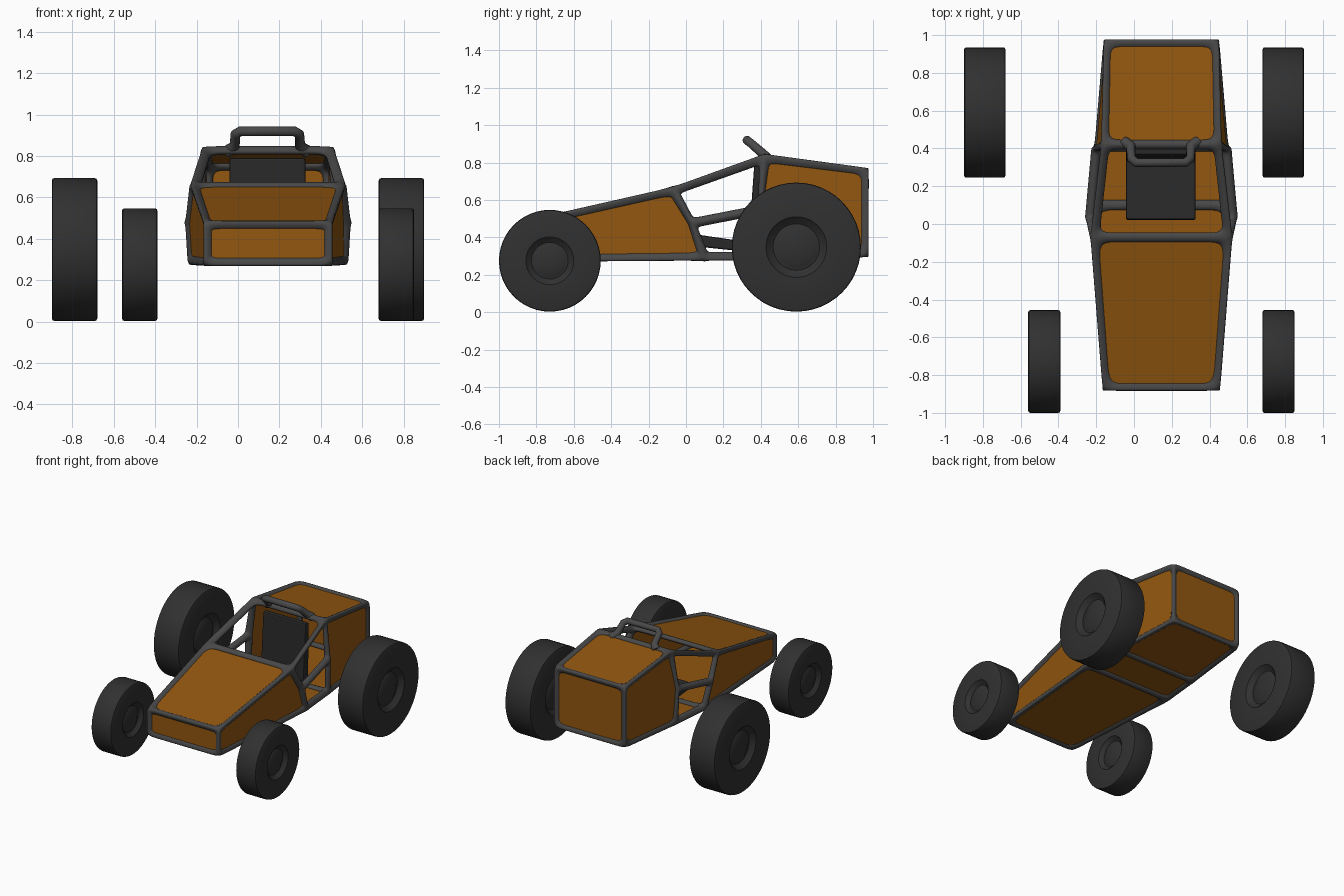
import bpy, bmesh
from math import pi, radians
from mathutils import Vector

if "Cube" in bpy.data.objects:
    bpy.data.objects.remove(bpy.data.objects["Cube"])

CX = 0.145  # the body sits off centre in x


def material(name, rgb):
    m = bpy.data.materials.new(name)
    m.diffuse_color = (*rgb, 1)
    m.use_nodes = True
    m.node_tree.nodes["Principled BSDF"].inputs["Base Color"].default_value = m.diffuse_color
    return m


FRAME = material("frame_grey", (0.065, 0.065, 0.065))
PANEL = material("panel_orange", (0.29, 0.095, 0.005))
RUBBER = material("rubber", (0.03, 0.03, 0.03))
SEAT = material("seat_black", (0.022, 0.022, 0.022))


def add_object(name, bm, mat, smooth=None):
    me = bpy.data.meshes.new(name)
    bm.to_mesh(me)
    bm.free()
    ob = bpy.data.objects.new(name, me)
    bpy.context.collection.objects.link(ob)
    me.materials.append(mat)
    if smooth is not None:
        bpy.ops.object.select_all(action='DESELECT')
        ob.select_set(True)
        bpy.context.view_layer.objects.active = ob
        bpy.ops.object.shade_smooth_by_angle(angle=radians(smooth))
    return ob


# Body cage: side nodes as (y, z, half width)
NODES = dict(A=(-.87, .28, .30), B=(-.87, .475, .30), C=(-.07, .655, .36),
             D=(.025, .475, .38), E=(.10, .29, .37), F=(.41, .29, .34),
             G=(.41, .55, .345), H=(.42, .83, .305), I=(.965, .76, .295),
             J=(.965, .305, .295))
SIDES_PANEL, SIDES_OPEN = ["ABCDE", "FGHIJ"], ["CHGD", "DGFE"]
CROSS_PANEL, CROSS_OPEN = ["AB", "BC", "HI", "IJ", "JF", "FE", "EA"], ["CH"]


def cage(sides, crosses):
    bm = bmesh.new()
    v = {(n, s): bm.verts.new((CX + s * h, y, z))
         for n, (y, z, h) in NODES.items() for s in (-1, 1)}
    for f in sides:
        for s in (-1, 1):
            bm.faces.new([v[n, s] for n in f])
    for a, b in crosses:
        bm.faces.new([v[a, -1], v[b, -1], v[b, 1], v[a, 1]])
    bmesh.ops.delete(bm, geom=[x for x in bm.verts if not x.link_faces], context='VERTS')
    bmesh.ops.recalc_face_normals(bm, faces=bm.faces)
    return bm


# Sheet panels
add_object("body_panels", cage(SIDES_PANEL, CROSS_PANEL), PANEL)

# Tube frame: wireframe of the cage, cut along each tube, then smoothed
frame = add_object("tube_frame", cage(SIDES_PANEL + SIDES_OPEN, CROSS_PANEL + CROSS_OPEN), FRAME)
wire = frame.modifiers.new("wire", 'WIREFRAME')
wire.thickness = 0.078
wire.use_even_offset = True
wire.use_replace = True
bpy.context.view_layer.update()
bm = bmesh.new()
bm.from_object(frame, bpy.context.evaluated_depsgraph_get())
frame.modifiers.clear()
points = [Vector((CX + s * h, y, z)) for y, z, h in NODES.values() for s in (-1, 1)]


def nearest(v):
    return min(range(len(points)), key=lambda i: (points[i] - v.co).length)


along = [e for e in bm.edges if nearest(e.verts[0]) != nearest(e.verts[1])]
bmesh.ops.subdivide_edges(bm, edges=along, cuts=6, use_grid_fill=True)
for f in bm.faces:
    f.smooth = True
bm.to_mesh(frame.data)
bm.free()
sub = frame.modifiers.new("smooth", 'SUBSURF')
sub.levels = sub.render_levels = 2

# Handle-shaped roll bar above the cockpit, flared at its feet
half = [(-.195, .435, .82, 1.3), (-.158, .41, .848, 1.1),
        (-.155, .345, .905, 1), (-.130, .325, .92, 1)]
path = half + [(-x, y, z, r) for x, y, z, r in reversed(half)]
cu = bpy.data.curves.new("roll_bar", 'CURVE')
cu.dimensions = '3D'
cu.bevel_depth = 0.024
cu.bevel_resolution = 3
cu.use_fill_caps = True
sp = cu.splines.new('POLY')
sp.points.add(len(path) - 1)
for p, (x, y, z, r) in zip(sp.points, path):
    p.co = (CX - .003 + x, y, z, 1)
    p.radius = r
cu.materials.append(FRAME)
bpy.context.collection.objects.link(bpy.data.objects.new("roll_bar", cu))

# Seat: L-shaped profile extruded sideways
bm = bmesh.new()
prof = [(.02, .355), (.025, .42), (.335, .375), (.365, .79), (.405, .79), (.40, .315)]
f = bm.faces.new([bm.verts.new((-.042, y, z)) for y, z in prof])
ext = bmesh.ops.extrude_face_region(bm, geom=[f])
bmesh.ops.translate(bm, vec=(.368, 0, 0),
                    verts=[g for g in ext["geom"] if isinstance(g, bmesh.types.BMVert)])
bmesh.ops.recalc_face_normals(bm, faces=bm.faces)
seat = add_object("seat", bm, SEAT)
bev = seat.modifiers.new("bevel", 'BEVEL')
bev.width, bev.segments = 0.01, 2


# Wheels: lathed profile with a recessed hub on both faces
def wheel(name, x, y, r, w):
    d = w * 0.3
    side = [(0, w - d * .6), (.25 * r, w - d * .6), (.29 * r, w - d * .8), (.36 * r, w - d),
            (.40 * r, w - d * .7), (.47 * r, w), (r - .012, w), (r - .003, w - .004), (r, w - .012)]
    prof = side + [(a, -b) for a, b in reversed(side)]
    bm = bmesh.new()
    vs = [bm.verts.new((b, a, 0)) for a, b in prof]
    es = [bm.edges.new(p) for p in zip(vs, vs[1:])]
    bmesh.ops.spin(bm, geom=vs + es, cent=(0, 0, 0), axis=(1, 0, 0),
                   angle=2 * pi, steps=48, use_duplicate=False)
    bmesh.ops.remove_doubles(bm, verts=bm.verts, dist=1e-5)
    bmesh.ops.recalc_face_normals(bm, faces=bm.faces)
    add_object(name, bm, RUBBER, 30).location = (x, y, r + .003)


wheel("rear_left_wheel", -.79, .59, .345, .11)
wheel("rear_right_wheel", .79, .59, .345, .11)
wheel("front_left_wheel", -.475, -.728, .272, .086)
wheel("front_right_wheel", .765, -.728, .272, .086)
